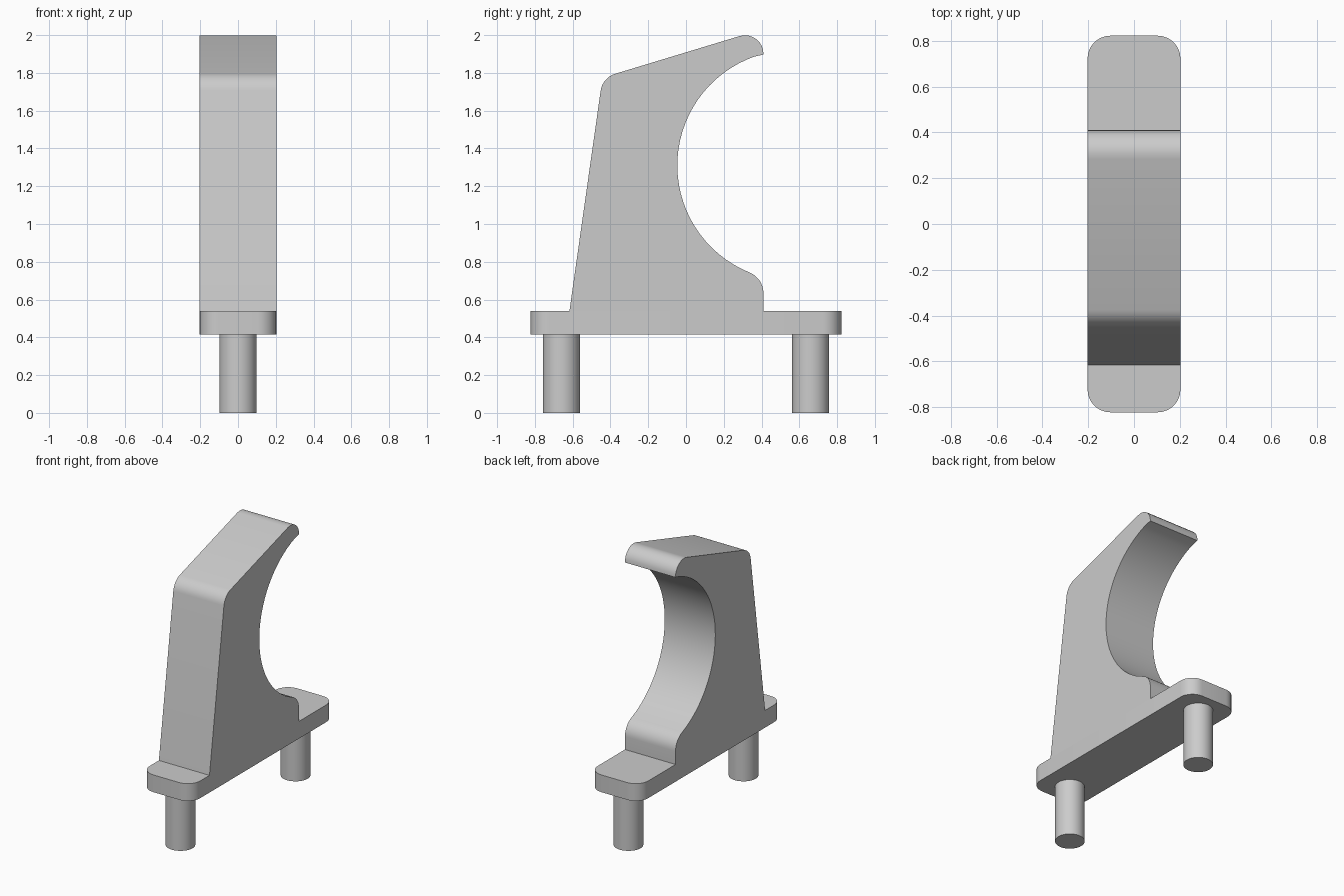
import bpy, bmesh, math
from mathutils import Vector, Matrix

cube = bpy.data.objects.get("Cube")
if cube:
    bpy.data.objects.remove(cube, do_unlink=True)

grey = bpy.data.materials.new("plain grey")
grey.use_nodes = True
grey.diffuse_color = (0.6, 0.6, 0.6, 1)
grey.node_tree.nodes["Principled BSDF"].inputs["Base Color"].default_value = (0.6, 0.6, 0.6, 1)

HALF_WIDTH = 0.203
BASE_BOTTOM, BASE_TOP = 0.415, 0.54


def finish(name, bm):
    bmesh.ops.recalc_face_normals(bm, faces=bm.faces)
    mesh = bpy.data.meshes.new(name)
    bm.to_mesh(mesh)
    bm.free()
    mesh.materials.append(grey)
    obj = bpy.data.objects.new(name, mesh)
    bpy.context.collection.objects.link(obj)
    bpy.ops.object.select_all(action='DESELECT')
    obj.select_set(True)
    bpy.context.view_layer.objects.active = obj
    bpy.ops.object.shade_smooth_by_angle(angle=math.radians(30))
    return obj


def rounded(before, corner, after, cut, steps=8):
    """Circular fillet whose tangent points lie 'cut' away from the corner."""
    c = Vector(corner)
    u = (Vector(before) - c).normalized()
    v = (Vector(after) - c).normalized()
    half = u.angle(v) / 2
    centre = c + (u + v).normalized() * cut / math.cos(half)
    start, end = c + u * cut - centre, c + v * cut - centre
    sweep = start.angle(end)
    return [centre + (start * math.sin((1 - i / steps) * sweep)
                      + end * math.sin(i / steps * sweep)) / math.sin(sweep)
            for i in range(steps + 1)]


def extrude_outline(name, points, vector):
    bm = bmesh.new()
    face = bm.faces.new([bm.verts.new(p) for p in points])
    result = bmesh.ops.extrude_face_region(bm, geom=[face], use_keep_orig=True)
    moved = [g for g in result["geom"] if isinstance(g, bmesh.types.BMVert)]
    bmesh.ops.translate(bm, verts=moved, vec=vector)
    return finish(name, bm)


# Base plate with rounded corners
corners = [(-HALF_WIDTH, -0.823), (HALF_WIDTH, -0.823),
           (HALF_WIDTH, 0.823), (-HALF_WIDTH, 0.823)]
outline = []
for i, corner in enumerate(corners):
    outline += rounded(corners[i - 1], corner, corners[(i + 1) % 4], 0.1)
extrude_outline("base_plate", [(x, y, BASE_BOTTOM) for x, y in outline],
                (0, 0, BASE_TOP - BASE_BOTTOM))

# Hook body: side profile in y and z, with a circular cradle at the back
foot_front, foot_back = (-0.617, BASE_TOP), (0.41, BASE_TOP)
shoulder, crest, tip = (-0.442, 1.775), (0.416, 2.035), (0.41, 1.897)
cradle, radius = Vector((0.565, 1.31)), 0.611
lip_angle = math.radians(248)
tip_angle = math.atan2(tip[1] - cradle.y, tip[0] - cradle.x)
lip = cradle + radius * Vector((math.cos(lip_angle), math.sin(lip_angle)))
tangent = Vector((-math.sin(lip_angle), math.cos(lip_angle)))
lip_corner = lip + tangent * (foot_back[0] - lip.x) / tangent.x

profile = [Vector(foot_front)]
profile += rounded(foot_front, shoulder, crest, 0.07)
profile += rounded(shoulder, crest, tip, 0.138)
STEPS = 32
for i in range(1, STEPS):
    a = tip_angle + (lip_angle - tip_angle) * i / STEPS
    profile.append(cradle + radius * Vector((math.cos(a), math.sin(a))))
profile += rounded(lip, lip_corner, foot_back, (lip_corner - lip).length)
profile.append(Vector(foot_back))
extrude_outline("hook_body", [(-HALF_WIDTH, y, z) for y, z in profile],
                (2 * HALF_WIDTH, 0, 0))

# Two mounting pegs
for name, y in (("front_peg", -0.66), ("back_peg", 0.66)):
    bm = bmesh.new()
    bmesh.ops.create_cone(bm, cap_ends=True, segments=48, radius1=0.098, radius2=0.098,
                          depth=BASE_BOTTOM,
                          matrix=Matrix.Translation((0, y, BASE_BOTTOM / 2)))
    finish(name, bm)
